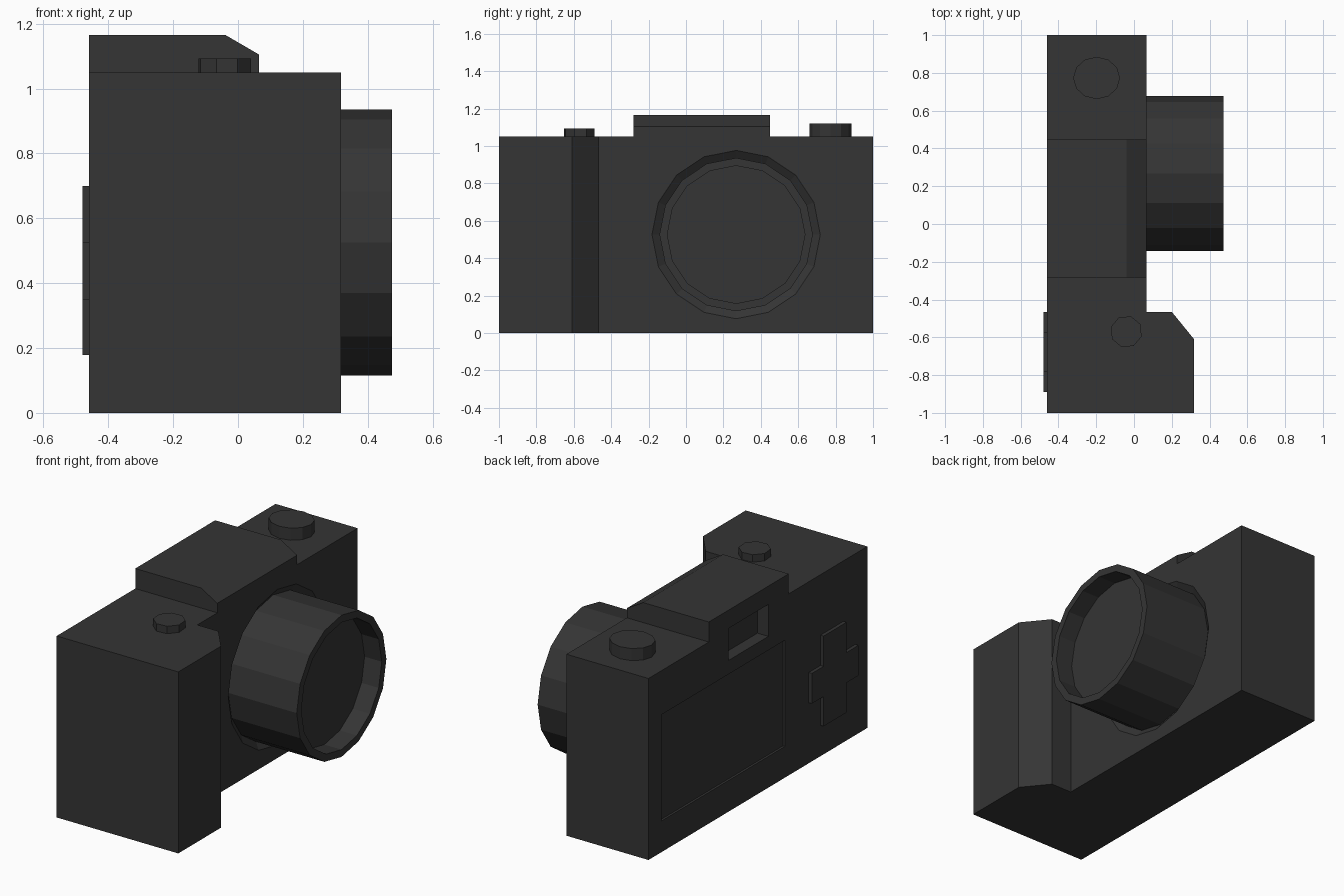
import bpy, bmesh
from math import cos, sin, pi, radians
from mathutils import Vector

if "Cube" in bpy.data.objects:
    bpy.data.objects.remove(bpy.data.objects["Cube"])

black = bpy.data.materials.new("black_plastic")
black.diffuse_color = (0.035, 0.035, 0.035, 1)
black.use_nodes = True
black.node_tree.nodes["Principled BSDF"].inputs["Base Color"].default_value = black.diffuse_color


def finish(bm, name):
    bmesh.ops.recalc_face_normals(bm, faces=bm.faces)
    mesh = bpy.data.meshes.new(name)
    bm.to_mesh(mesh)
    bm.free()
    mesh.materials.append(black)
    ob = bpy.data.objects.new(name, mesh)
    bpy.context.collection.objects.link(ob)
    return ob


def prism(name, points, direction):
    """Extrude a closed 3D outline along a direction."""
    bm = bmesh.new()
    face = bm.faces.new([bm.verts.new(p) for p in points])
    res = bmesh.ops.extrude_face_region(bm, geom=[face])
    verts = [g for g in res["geom"] if isinstance(g, bmesh.types.BMVert)]
    bmesh.ops.translate(bm, verts=verts, vec=Vector(direction))
    return finish(bm, name)


def box(name, x0, x1, y0, y1, z0, z1):
    return prism(name, [(x0, y0, z0), (x1, y0, z0), (x1, y1, z0), (x0, y1, z0)],
                 (0, 0, z1 - z0))


def lathe_x(name, profile, y, z, sides=16):
    """Revolve (x, radius) pairs about an x-aligned axis, capping both ends."""
    bm = bmesh.new()
    rings = [[bm.verts.new((x, y + r * cos(2 * pi * i / sides), z + r * sin(2 * pi * i / sides)))
              for i in range(sides)] for x, r in profile]
    for a, b in zip(rings, rings[1:]):
        for i in range(sides):
            j = (i + 1) % sides
            bm.faces.new((a[i], a[j], b[j], b[i]))
    bm.faces.new(rings[0])
    bm.faces.new(rings[-1])
    return finish(bm, name)


def knob(name, x, y, rx, ry, top, sides, turn=0):
    pts = [(x + rx * cos(2 * pi * i / sides + turn), y + ry * sin(2 * pi * i / sides + turn), 1.04)
           for i in range(sides)]
    return prism(name, pts, (0, 0, top - 1.04))


def boolean(target, other, operation):
    mod = target.modifiers.new(operation, 'BOOLEAN')
    mod.operation, mod.object, mod.solver = operation, other, 'EXACT'
    bpy.context.view_layer.objects.active = target
    bpy.ops.object.modifier_apply(modifier=mod.name)
    bpy.data.objects.remove(other)


BACK, FRONT, GRIP = -0.46, 0.065, 0.318
LENS_Y, LENS_Z = 0.268, 0.526

# Body with chamfered hand grip
body = prism("camera_body", [(x, y, 0) for x, y in (
    (BACK, -1), (GRIP, -1), (GRIP, -0.61), (0.2, -0.465),
    (FRONT, -0.465), (FRONT, 1), (BACK, 1))], (0, 0, 1.05))

# Viewfinder hump with sloped front edge
hump = prism("hump", [(x, -0.282, z) for x, z in (
    (BACK, 1.0), (FRONT, 1.0), (FRONT, 1.105), (-0.04, 1.166), (BACK, 1.166))], (0, 0.73, 0))
boolean(body, hump, 'UNION')

# Recesses: eyepiece, rear screen, lens mount
boolean(body, box("eyepiece_cutter", -0.6, BACK + 0.07, -0.096, 0.27, 0.875, 1.06), 'DIFFERENCE')
boolean(body, box("screen_cutter", -0.6, BACK + 0.013, -0.25, 0.88, 0.18, 0.795), 'DIFFERENCE')
boolean(body, lathe_x("mount_cutter", [(0.03, 0.40), (0.10, 0.50)], LENS_Y, LENS_Z), 'DIFFERENCE')

# Lens barrel with sunken glass
lathe_x("lens", [(0.0, 0.41), (0.475, 0.41), (0.475, 0.368), (0.365, 0.368)], LENS_Y, LENS_Z)

# Control dial and shutter button
knob("control_dial", -0.198, 0.773, 0.124, 0.112, 1.12, 12)
knob("shutter_button", -0.041, -0.57, 0.085, 0.085, 1.093, 8, radians(-17.5))

# Rear cross-shaped direction pad
ya, yb, yc, yd = -0.89, -0.783, -0.572, -0.465
za, zb, zc, zd = 0.178, 0.35, 0.525, 0.70
prism("direction_pad", [(-0.48, y, z) for y, z in (
    (ya, zb), (yb, zb), (yb, za), (yc, za), (yc, zb), (yd, zb),
    (yd, zc), (yc, zc), (yc, zd), (yb, zd), (yb, zc), (ya, zc))], (0.03, 0, 0))
